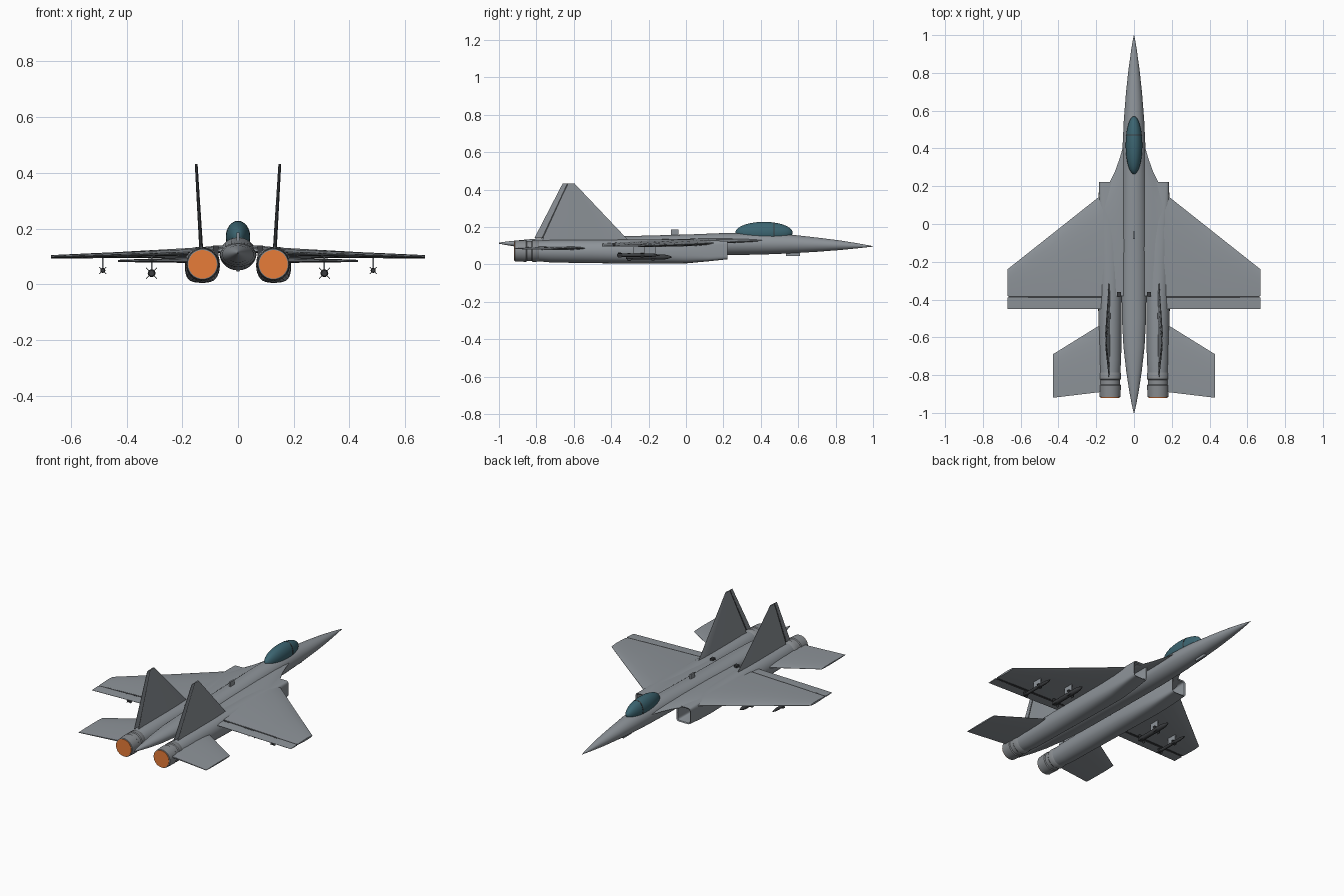
import bpy, bmesh, math
from mathutils import Vector

if "Cube" in bpy.data.objects:
    bpy.data.objects.remove(bpy.data.objects["Cube"])


def material(name, rgb):
    m = bpy.data.materials.new(name)
    m.diffuse_color = (*rgb, 1)
    m.use_nodes = True
    m.node_tree.nodes["Principled BSDF"].inputs["Base Color"].default_value = m.diffuse_color
    return m


GREY = material("airframe grey", (0.27, 0.295, 0.32))
NOZZLE = material("nozzle grey", (0.25, 0.265, 0.28))
DARK = material("dark charcoal", (0.045, 0.048, 0.052))
GLASS = material("teal glass", (0.045, 0.13, 0.165))
GLOW = material("exhaust orange", (0.8, 0.2, 0.04))


def finish(bm, name, mat, mirror=False, angle=35):
    bmesh.ops.recalc_face_normals(bm, faces=bm.faces)
    me = bpy.data.meshes.new(name)
    bm.to_mesh(me)
    bm.free()
    ob = bpy.data.objects.new(name, me)
    bpy.context.collection.objects.link(ob)
    me.materials.append(mat)
    if mirror:
        ob.modifiers.new("mirror", 'MIRROR').use_mirror_merge = False
    bpy.ops.object.select_all(action='DESELECT')
    ob.select_set(True)
    bpy.context.view_layer.objects.active = ob
    bpy.ops.object.shade_smooth_by_angle(angle=math.radians(angle))
    return ob


def add_loft(bm, rings):
    vs = [[bm.verts.new(p) for p in r] for r in rings]
    n = len(vs[0])
    for a, b in zip(vs, vs[1:]):
        for i in range(n):
            bm.faces.new((a[i], a[(i + 1) % n], b[(i + 1) % n], b[i]))
    bm.faces.new(vs[0])
    bm.faces.new(vs[-1])


def loft(name, rings, mat, mirror=False, angle=35):
    bm = bmesh.new()
    add_loft(bm, rings)
    return finish(bm, name, mat, mirror, angle)


def oval(y, cx, cz, rx, rz, e=2.0, n=32):
    # superellipse cross-section; larger e is squarer
    pts = []
    for i in range(n):
        a = 2 * math.pi * i / n
        c, s = math.cos(a), math.sin(a)
        pts.append((cx + rx * math.copysign(abs(c) ** (2 / e), c), y,
                    cz + rz * math.copysign(abs(s) ** (2 / e), s)))
    return pts


def add_box(bm, x0, x1, y0, y1, z0, z1):
    add_loft(bm, [[(x0, y, z0), (x1, y, z0), (x1, y, z1), (x0, y, z1)] for y in (y0, y1)])


def box(name, dims, mat, mirror=False):
    bm = bmesh.new()
    add_box(bm, *dims)
    return finish(bm, name, mat, mirror)


FOIL = [(0, 0.1), (0.06, 0.5), (0.18, 0.85), (0.38, 1), (0.7, 0.8), (1, 0.35)]


def blade(name, sections, mat, up=(0, 0, 1), foil=FOIL, mirror=True):
    # sections: leading edge, trailing edge, half thickness
    up, rings = Vector(up), []
    for le, te, h in sections:
        le, te = Vector(le), Vector(te)
        top = [le.lerp(te, t) + up * h * k for t, k in foil]
        low = [le.lerp(te, t) - up * h * k for t, k in reversed(foil)]
        rings.append(top + low)
    return loft(name, rings, mat, mirror)


# central fuselage from tail spike to nose
loft("fuselage", [oval(*s) for s in [
    (-1.0, 0, .114, .002, .003), (-.95, 0, .113, .013, .011), (-.88, 0, .111, .026, .020),
    (-.78, 0, .109, .041, .031), (-.65, 0, .108, .056, .038), (-.5, 0, .106, .064, .043),
    (-.3, 0, .106, .066, .046), (0, 0, .107, .066, .053), (.2, 0, .109, .065, .059),
    (.4, 0, .111, .061, .058), (.55, 0, .110, .054, .051), (.7, 0, .106, .042, .038),
    (.82, 0, .103, .029, .026), (.92, 0, .1, .015, .013), (.975, 0, .098, .006, .005),
    (1.0, 0, .097, .001, .001)]], GREY)

# engine nacelles with open squared intakes
loft("engine_nacelle", [oval(*s) for s in [
    (.10, .138, .077, .030, .036, 6), (.218, .138, .077, .041, .043, 7),
    (.222, .138, .077, .047, .049, 7), (.12, .135, .073, .053, .056, 5),
    (0, .13, .070, .060, .064, 3.2), (-.2, .128, .069, .063, .064, 2.4),
    (-.5, .127, .070, .062, .063, 2), (-.72, .127, .071, .059, .060, 2),
    (-.79, .127, .072, .054, .055, 2)]], GREY, True)

# stepped exhaust nozzles
loft("exhaust_nozzle", [oval(y, .127, .072, r, r) for y, r in [
    (-.78, .050), (-.79, .057), (-.82, .058), (-.825, .054), (-.85, .054),
    (-.855, .058), (-.915, .055), (-.917, .052)]], NOZZLE, True)
loft("exhaust_glow", [oval(y, .127, .072, .051, .051) for y in (-.91, -.92)], GLOW, True)

# wings with curved leading-edge extensions
wing = [(0, .43, .128, .012), (.055, .42, .128, .012), (.075, .35, .126, .014),
        (.10, .28, .123, .015), (.13, .22, .119, .016), (.19, .14, .114, .017),
        (.43, -.05, .105, .011), (.67, -.24, .099, .006)]
blade("wing", [((x, le, z), (x, -.38, z - .004 * (x < .3)), h) for x, le, z, h in wing], GREY)


def flap_z(x):
    return .109 - .011 * (x - .19) / .48


blade("wing_flap", [((x, -.39, flap_z(x)), (x, -.45, flap_z(x)), h)
                    for x, h in ((.17, .006), (.67, .0035))], GREY,
      foil=[(0, .9), (.5, .7), (1, .2)])
blade("flap_hinge", [((x, -.376, flap_z(x)), (x, -.392, flap_z(x)), h)
                     for x, h in ((.17, .006), (.665, .003))], DARK, foil=[(0, 1), (1, 1)])
box("flap_actuator", (.07, .09, -.385, -.36, .10, .139), DARK, True)

# tailplanes
blade("tailplane", [((.13, -.505, .088), (.13, -.885, .088), .011),
                    ((.18, -.535, .087), (.18, -.89, .087), .010),
                    ((.43, -.69, .084), (.43, -.92, .084), .004)], GREY)

# twin vertical fins, split along the rudder hinge
def fin_point(y_base, y_top, t):
    return (.133 + .017 * t, y_base + (y_top - y_base) * t, .142 + .29 * t)


blade("tail_fin", [(fin_point(-.32, -.595, t), fin_point(-.762, -.63, t), h)
                   for t, h in ((-.08, .007), (1, .005))], GREY, up=(1, 0, 0))
blade("rudder", [(fin_point(-.772, -.637, t), fin_point(-.81, -.66, t), h)
                 for t, h in ((0, .004), (1, .003))], GREY, up=(1, 0, 0),
      foil=[(0, 1), (1, .3)])
blade("rudder_hinge", [(fin_point(-.758, -.626, t), fin_point(-.776, -.641, t), h)
                       for t, h in ((0, .0022), (1, .0018))], DARK, up=(1, 0, 0),
      foil=[(0, 1), (1, 1)])

# canopy bubble and its frame hoop
def canopy_ring(y, grow=0.0):
    k = math.sqrt(max(0.0, 1 - ((y - .417) / .153) ** 2))
    return oval(y, 0, .170, .044 * k + grow, .058 * k + grow)


loft("canopy", [canopy_ring(.417 - .1529 * math.cos(math.pi * i / 20)) for i in range(21)], GLASS)
loft("canopy_frame", [canopy_ring(y, .001) for y in (.468, .474)], DARK)

# small blade aerials on the back and under the nose
box("spine_aerial", (-.005, .005, -.08, -.04, .14, .186), GREY)
box("chin_aerial", (-.006, .006, .535, .61, .046, .075), GREY)


# underwing missiles with cross fins, hung on pylons
def missile(label, x, z, r, y0, y1):
    bm = bmesh.new()
    L = y1 - y0
    add_loft(bm, [oval(y0 + L * t, x, z, r * k, r * k, 2, 16) for t, k in
                  [(0, .7), (.04, 1), (.8, 1), (.9, .75), (.97, .35), (1, .05)]])
    for t, span in ((.03, 2.0), (.55, 1.8)):
        a, b, s = y0 + L * t, y0 + L * (t + .15), r * span * .7
        for d in (-1, 1):
            # swept diagonal fin plate through the body
            o = Vector((.7, 0, -.7 * d)) * .0015
            c = [Vector((x + q * s, y, z + q * s * d)) for q, y in
                 ((-1, a), (1, a), (1, a + .4 * (b - a)), (0, b), (-1, a + .4 * (b - a)))]
            add_loft(bm, [[p - o for p in c], [p + o for p in c]])
    finish(bm, label + "_missile", DARK, True)
    mid = y0 + L * .52
    box(label + "_pylon", (x - .003, x + .003, mid - .03, mid + .03, z, .104), GREY, True)


missile("inner", .31, .040, .014, -.32, -.075)
missile("outer", .485, .050, .009, -.37, -.14)
